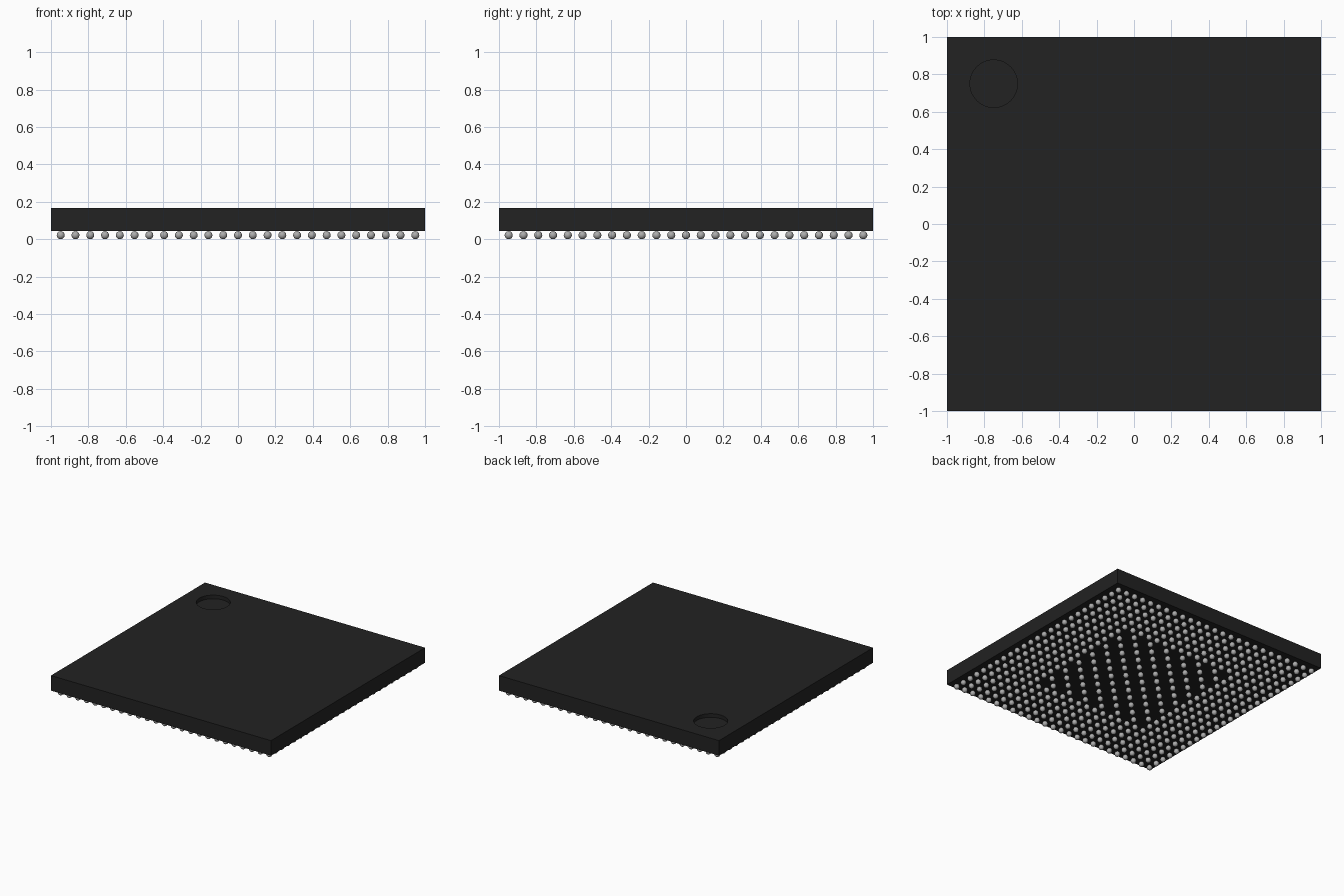
import bpy, bmesh, math
from mathutils import Matrix, Vector

if "Cube" in bpy.data.objects:
    bpy.data.objects.remove(bpy.data.objects["Cube"])

BOTTOM, TOP = 0.043, 0.167
PITCH, R = 0.079, 0.0218


def material(name, value):
    m = bpy.data.materials.new(name)
    m.diffuse_color = (value, value, value, 1)
    m.use_nodes = True
    m.node_tree.nodes["Principled BSDF"].inputs["Base Color"].default_value = m.diffuse_color
    return m


def add_object(name, me, mat):
    me.materials.append(mat)
    ob = bpy.data.objects.new(name, me)
    bpy.context.collection.objects.link(ob)
    return ob


black = material("black_plastic", 0.016)
silver = material("solder_grey", 0.42)

# Package body: square slab with a round recessed corner marker
bm = bmesh.new()
bmesh.ops.create_cube(bm, size=1, matrix=Matrix.Translation((0, 0, (BOTTOM + TOP) / 2))
                      @ Matrix.Diagonal((2, 2, TOP - BOTTOM, 1)))
top = max(bm.faces, key=lambda f: f.calc_center_median().z)
rim = list(top.edges)
bmesh.ops.delete(bm, geom=[top], context='FACES_ONLY')


def ring(z, n=48):
    return [bm.verts.new((-0.75 + 0.127 * math.cos(2 * math.pi * i / n),
                          0.75 + 0.127 * math.sin(2 * math.pi * i / n), z)) for i in range(n)]


upper, lower = ring(TOP), ring(TOP - 0.03)
n = len(upper)
hole = [bm.edges.new((upper[i], upper[(i + 1) % n])) for i in range(n)]
bmesh.ops.triangle_fill(bm, edges=rim + hole, use_beauty=True, normal=Vector((0, 0, 1)))
inside = set(upper)
for f in list(bm.faces):          # keep the marker open
    if all(v in inside for v in f.verts):
        bm.faces.remove(f)
for i in range(n):
    j = (i + 1) % n
    bm.faces.new((upper[i], upper[j], lower[j], lower[i]))
bm.faces.new(lower)
bmesh.ops.recalc_face_normals(bm, faces=list(bm.faces))
body = bpy.data.meshes.new("package_body")
bm.to_mesh(body)
bm.free()
add_object("package_body", body, black)

# One solder ball as a template
bm = bmesh.new()
bmesh.ops.create_uvsphere(bm, u_segments=14, v_segments=8, radius=R)
bm.verts.index_update()
ball_verts = [tuple(v.co) for v in bm.verts]
ball_faces = [[v.index for v in f.verts] for f in bm.faces]
bm.free()

# Solder balls: full 25 x 25 grid, with a checkerboard in the middle
verts, faces = [], []
for i in range(-12, 13):
    for j in range(-12, 13):
        if max(abs(i), abs(j)) <= 6 and (i + j) % 2 == 0:
            continue
        base = len(verts)
        verts += [(x + i * PITCH, y + j * PITCH, z + R) for x, y, z in ball_verts]
        faces += [[base + k for k in f] for f in ball_faces]
balls = bpy.data.meshes.new("solder_balls")
balls.from_pydata(verts, [], faces)
balls.polygons.foreach_set("use_smooth", [True] * len(faces))
balls.update()
add_object("solder_balls", balls, silver)
